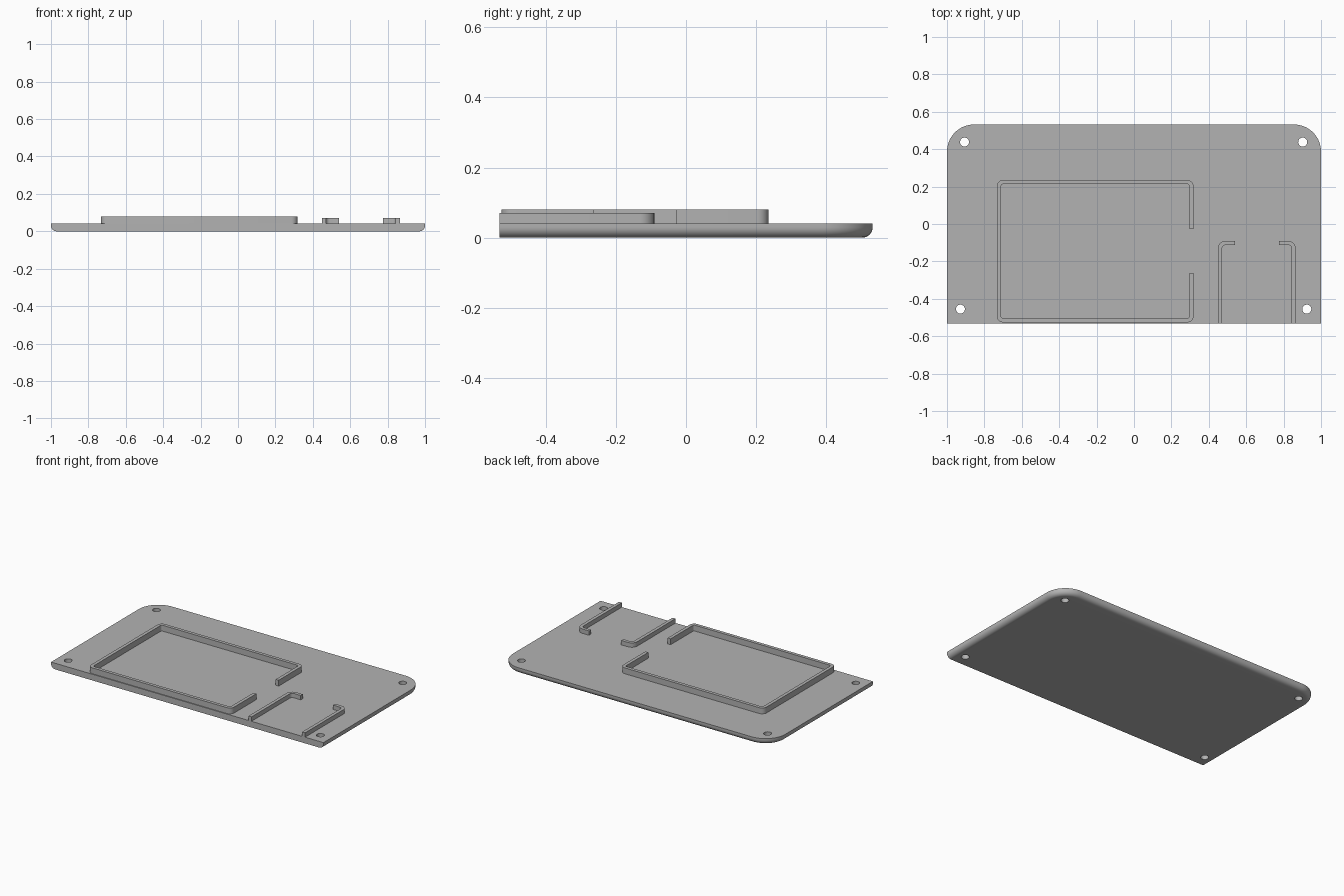
import bpy, bmesh
from math import sin, cos, pi
from mathutils import Vector

cube = bpy.data.objects.get("Cube")
if cube:
    bpy.data.objects.remove(cube)

HALF_Y = 0.532
PLATE_TOP = 0.041

grey = bpy.data.materials.new("matte grey")
grey.use_nodes = True
colour = (0.45, 0.45, 0.45, 1)
grey.diffuse_color = colour
grey.node_tree.nodes["Principled BSDF"].inputs["Base Color"].default_value = colour


def finish(name, bm):
    bmesh.ops.recalc_face_normals(bm, faces=bm.faces)
    mesh = bpy.data.meshes.new(name)
    bm.to_mesh(mesh)
    bm.free()
    mesh.materials.append(grey)
    obj = bpy.data.objects.new(name, mesh)
    bpy.context.collection.objects.link(obj)
    return obj


def activate(obj):
    bpy.ops.object.select_all(action='DESELECT')
    obj.select_set(True)
    bpy.context.view_layer.objects.active = obj


def smooth(obj):
    activate(obj)
    bpy.ops.object.shade_smooth_by_angle(angle=pi / 6)


def plate_outline(inset, z, radius=0.145, steps=16):
    """Square front corners, rounded back corners; the front edge never insets."""
    x, y, r = 1 - inset, HALF_Y - inset, radius - inset
    right = [Vector((x - r + r * cos(a), y - r + r * sin(a), z))
             for a in (pi / 2 * i / steps for i in range(steps + 1))]
    right.insert(0, Vector((x, -HALF_Y, z)))
    return right + [Vector((-p.x, p.y, z)) for p in reversed(right)]


def loft(bm, loops):
    rings = [[bm.verts.new(p) for p in loop] for loop in loops]
    for a, b in zip(rings, rings[1:]):
        for i in range(len(a)):
            j = (i + 1) % len(a)
            bm.faces.new((a[i], a[j], b[j], b[i]))
    bm.faces.new(rings[0])
    bm.faces.new(rings[-1])


def build_plate(edge=0.03, steps=8):
    # Rounded lower edge, straight upper edge
    bm = bmesh.new()
    angles = [pi / 2 * i / steps for i in range(steps + 1)]
    loops = [plate_outline(edge * (1 - sin(a)), edge * (1 - cos(a))) for a in angles]
    loft(bm, loops + [plate_outline(0, PLATE_TOP)])
    plate = finish("base_plate", bm)

    # Four screw holes
    bm = bmesh.new()
    for x, y in ((-0.906, 0.438), (0.902, 0.438), (-0.928, -0.455), (0.924, -0.455)):
        made = bmesh.ops.create_cone(bm, cap_ends=True, segments=32, radius1=0.024,
                                     radius2=0.024, depth=0.2)
        bmesh.ops.translate(bm, verts=made["verts"], vec=(x, y, 0))
    cutter = finish("screw_hole_cutter", bm)
    cutter.hide_render = True
    cut = plate.modifiers.new("screw_holes", 'BOOLEAN')
    cut.object, cut.operation, cut.solver = cutter, 'DIFFERENCE', 'EXACT'
    activate(plate)
    bpy.ops.object.modifier_apply(modifier=cut.name)
    bpy.data.objects.remove(cutter)
    smooth(plate)


def fillet(points, radius, steps=6):
    """Round the inner corners of an open right-angled path."""
    pts = [Vector(p) for p in points]
    path = [pts[0]]
    for before, p, after in zip(pts, pts[1:], pts[2:]):
        u, v = (before - p).normalized(), (after - p).normalized()
        for i in range(steps + 1):
            a = pi / 2 * i / steps
            path.append(p + radius * (u * (1 - sin(a)) + v * (1 - cos(a))))
    return path + [pts[-1]]


def wall(name, points, radius, top, thick=0.022):
    path = fillet(points, radius)
    segs = [(b - a).normalized() for a, b in zip(path, path[1:])]
    left, right = [], []
    for i, p in enumerate(path):
        d0, d1 = segs[max(i - 1, 0)], segs[min(i, len(segs) - 1)]
        d = (d0 + d1).normalized()
        n = Vector((-d.y, d.x)) * thick / 2 / d.dot(d1)
        left.append(p + n)
        right.append(p - n)
    bm = bmesh.new()
    rings = [[bm.verts.new((p.x, p.y, z)) for p in left + right[::-1]]
             for z in (PLATE_TOP - 0.001, top)]
    count, n = len(rings[0]), len(path)
    lower, upper = rings
    for i in range(count):
        j = (i + 1) % count
        bm.faces.new((lower[i], lower[j], upper[j], upper[i]))
    for ring in rings:
        for i in range(n - 1):
            k = count - 1 - i
            bm.faces.new((ring[i], ring[i + 1], ring[k - 1], ring[k]))
    smooth(finish(name, bm))


build_plate()

# Large board frame with a gap in its right-hand wall
x0, x1, y0, y1 = -0.722, 0.307, -0.515, 0.224
wall("board_frame", [(x1, -0.027), (x1, y1), (x0, y1), (x0, y0), (x1, y0), (x1, -0.262)],
     0.022, 0.08)

# Pair of hooked guide rails opening to the front edge
middle = 0.657
for side, name in ((-1, "right_guide_rail"), (1, "left_guide_rail")):
    outer, hook = middle + side * 0.197, middle + side * 0.118
    wall(name, [(outer, -HALF_Y), (outer, -0.101), (hook, -0.101)], 0.03, 0.07)
